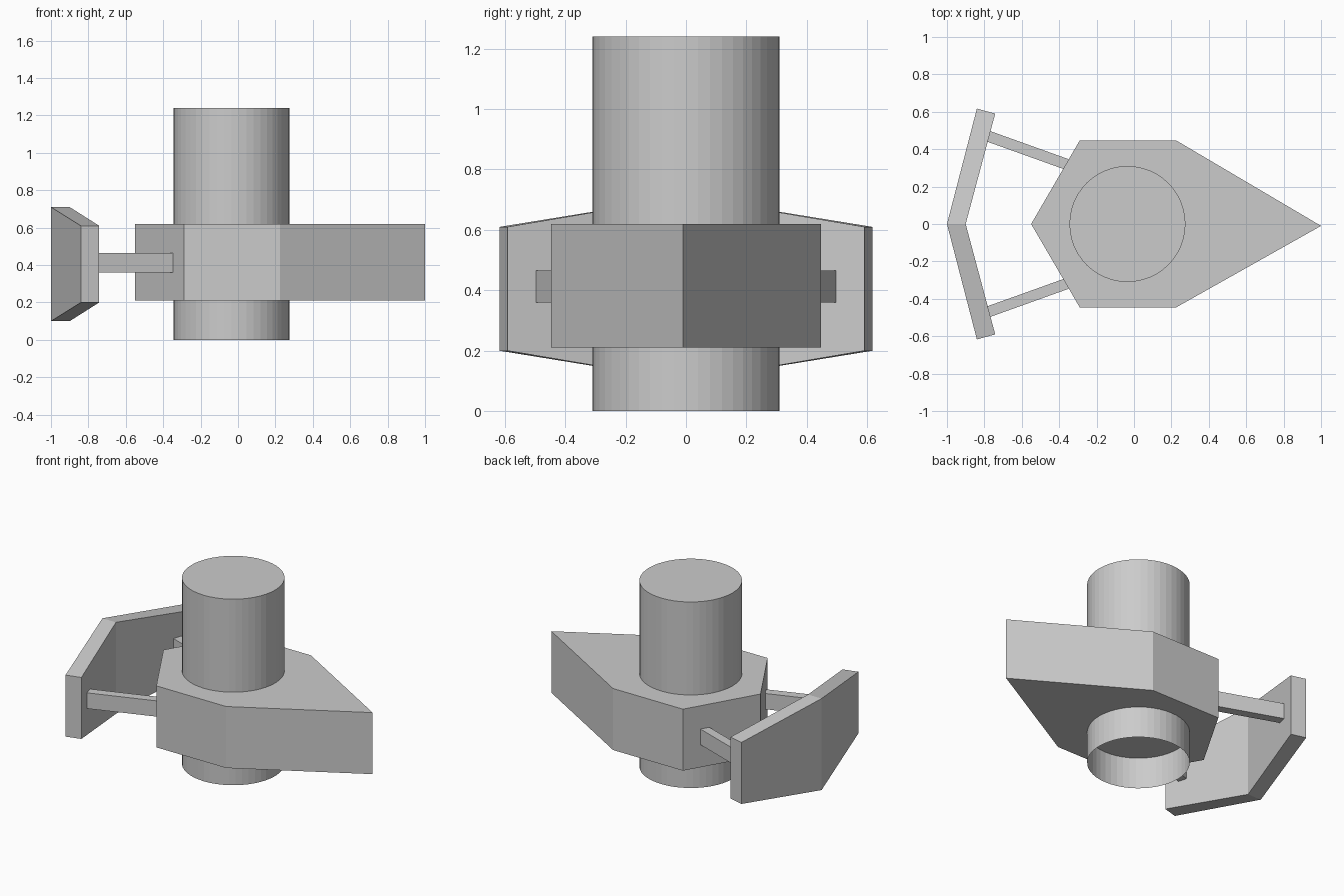
import bpy, bmesh, math

if "Cube" in bpy.data.objects:
    bpy.data.objects.remove(bpy.data.objects["Cube"])

grey = bpy.data.materials.new("plain grey")
grey.diffuse_color = (0.6, 0.6, 0.6, 1)
grey.use_nodes = True
grey.node_tree.nodes["Principled BSDF"].inputs["Base Color"].default_value = grey.diffuse_color


def finish(name, bm):
    mesh = bpy.data.meshes.new(name)
    bm.to_mesh(mesh)
    bm.free()
    mesh.materials.append(grey)
    obj = bpy.data.objects.new(name, mesh)
    bpy.context.collection.objects.link(obj)
    return obj


def slab(name, outline, z_range):
    """Solid between a plan outline's lower and upper edges; z_range(i) gives both heights."""
    bm = bmesh.new()
    low = [bm.verts.new((x, y, z_range(i)[0])) for i, (x, y) in enumerate(outline)]
    high = [bm.verts.new((x, y, z_range(i)[1])) for i, (x, y) in enumerate(outline)]
    n = len(outline)
    bm.faces.new(low[::-1])
    bm.faces.new(high)
    for i in range(n):
        j = (i + 1) % n
        bm.faces.new((low[i], low[j], high[j], high[i]))
    bmesh.ops.recalc_face_normals(bm, faces=bm.faces)
    return finish(name, bm)


# Pointed body
slab("body", [(-0.55, 0), (-0.29, -0.446), (0.225, -0.446), (1, -0.01),
              (0.225, 0.447), (-0.29, 0.447)], lambda i: (0.21, 0.62))

# Upright column, closed on top and open underneath
bm = bmesh.new()
bmesh.ops.create_cone(bm, cap_ends=True, segments=48, radius1=0.31, radius2=0.31, depth=1.24)
bmesh.ops.translate(bm, verts=bm.verts, vec=(-0.035, 0, 0.62))
bm.normal_update()
bmesh.ops.delete(bm, geom=[f for f in bm.faces if f.normal.z < -0.5], context='FACES_ONLY')
finish("column", bm)

# Bent shield, each half tapering towards its end
bm = bmesh.new()
stations = []
for s in (-1, 0, 1):
    if s:
        pts = [(-0.84, s * 0.617, 0.2), (-0.84, s * 0.617, 0.61),
               (-0.742, s * 0.59, 0.61), (-0.742, s * 0.59, 0.2)]
    else:
        pts = [(-1, 0, 0.1), (-1, 0, 0.71), (-0.9, 0, 0.71), (-0.9, 0, 0.1)]
    stations.append([bm.verts.new(p) for p in pts])
for a, b in zip(stations, stations[1:]):
    for i in range(4):
        j = (i + 1) % 4
        bm.faces.new((a[i], a[j], b[j], b[i]))
bm.faces.new(stations[0])
bm.faces.new(stations[-1])
bmesh.ops.recalc_face_normals(bm, faces=bm.faces)
finish("shield", bm)

# Struts joining shield and body
for side, s in (("left", -1), ("right", 1)):
    slab(side + "_strut", [(-0.772, s * 0.498), (-0.787, s * 0.441),
                           (-0.36, s * 0.288), (-0.34, s * 0.343)], lambda i: (0.36, 0.465))
